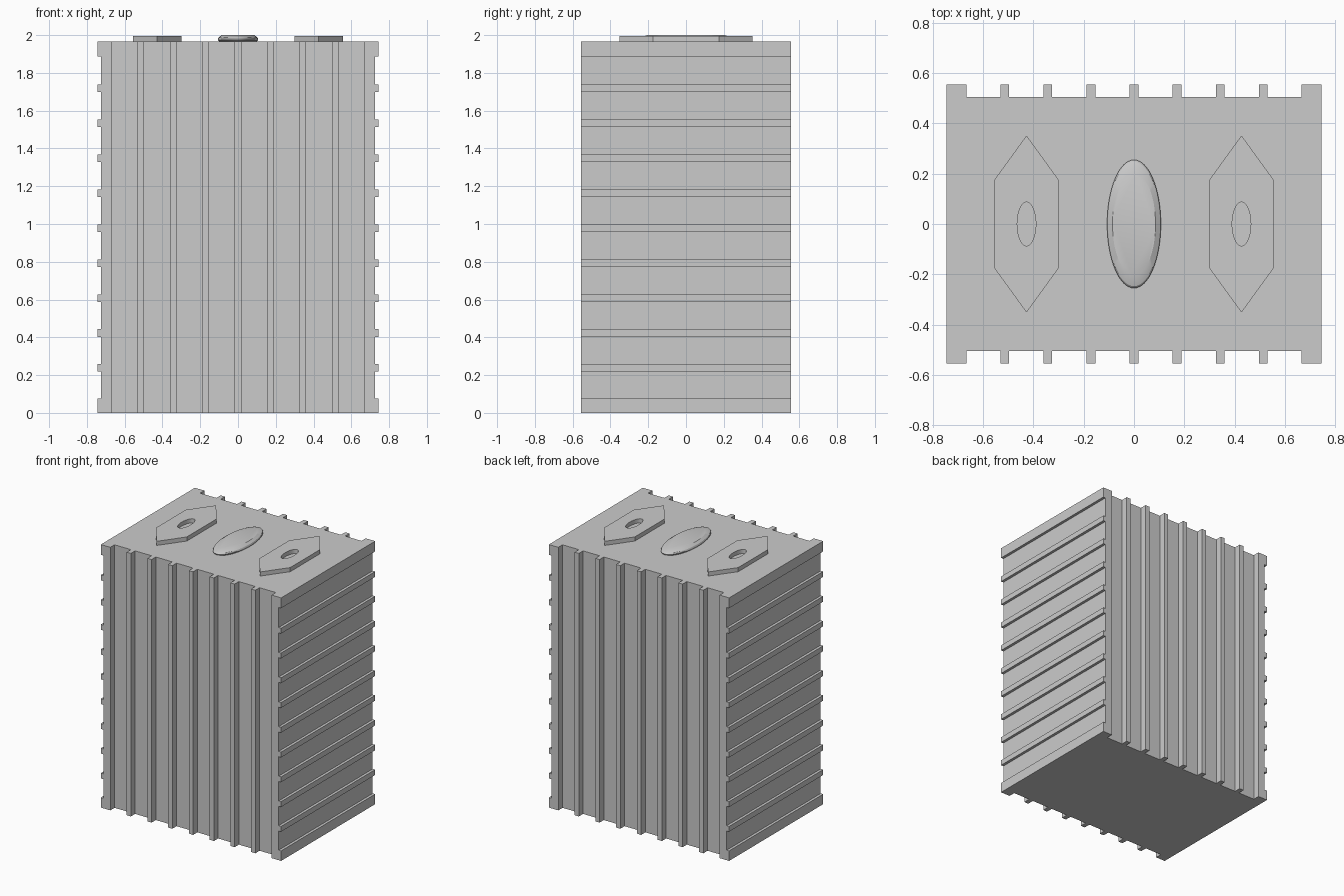
import bpy, bmesh
from math import cos, sin, tau

if "Cube" in bpy.data.objects:
    bpy.data.objects.remove(bpy.data.objects["Cube"], do_unlink=True)

BODY_X, RIB_X = 0.725, 0.745
BODY_Y, RIB_Y = 0.505, 0.555
TOP = 1.965


def finish(bm, name):
    bmesh.ops.recalc_face_normals(bm, faces=bm.faces)
    mesh = bpy.data.meshes.new(name)
    bm.to_mesh(mesh)
    bm.free()
    obj = bpy.data.objects.new(name, mesh)
    bpy.context.collection.objects.link(obj)
    return obj


def ellipse(cx, rx, ry, n=48):
    return [(cx + rx * cos(tau * i / n), ry * sin(tau * i / n)) for i in range(n)]


def prism(name, loops, z0, z1):
    """Extrude an outline, with any further loops as holes."""
    bm = bmesh.new()
    edges = []
    for loop in loops:
        vs = [bm.verts.new((x, y, z0)) for x, y in loop]
        edges += [bm.edges.new((a, b)) for a, b in zip(vs, vs[1:] + vs[:1])]
    bmesh.ops.triangle_fill(bm, edges=edges, use_beauty=True)
    ext = bmesh.ops.extrude_face_region(bm, geom=bm.faces[:])
    moved = [g for g in ext["geom"] if isinstance(g, bmesh.types.BMVert)]
    bmesh.ops.translate(bm, verts=moved, vec=(0, 0, z1 - z0))
    return finish(bm, name)


def box(name, x0, x1, y0, y1, z0, z1):
    return prism(name, [[(x0, y0), (x1, y0), (x1, y1), (x0, y1)]], z0, z1)


# Case body: corner posts and vertical ribs on front and back
front = [(-BODY_X, -RIB_Y), (-0.667, -RIB_Y), (-0.667, -BODY_Y)]
for i in range(-3, 4):
    a, b = i * 0.1715 - 0.0175, i * 0.1715 + 0.0175
    front += [(a, -BODY_Y), (a, -RIB_Y), (b, -RIB_Y), (b, -BODY_Y)]
front += [(0.667, -BODY_Y), (0.667, -RIB_Y), (BODY_X, -RIB_Y)]
prism("case_body", [front + [(-x, -y) for x, y in front]], 0, TOP)

# Horizontal ribs on both sides, wider at the bottom and top
spans = [(0, 0.075), (1.888, TOP)]
spans += [(0.218 + 0.185 * i, 0.258 + 0.185 * i) for i in range(9)]
for side, sign in (("left", 1), ("right", -1)):
    for z0, z1 in spans:
        x0, x1 = sorted((sign * BODY_X, sign * RIB_X))
        box(side + "_side_rib", x0, x1, -RIB_Y, RIB_Y, z0, z1)

    # Hexagonal terminal plate with an oval hole
    c = sign * 0.4275
    plate = [(c, -0.352), (c + 0.1275, -0.176), (c + 0.1275, 0.176),
             (c, 0.352), (c - 0.1275, 0.176), (c - 0.1275, -0.176)]
    prism(side + "_terminal_plate", [plate, ellipse(c, 0.037, 0.087)], TOP, 1.996)

# Oval cap with a rounded rim
bm = bmesh.new()
rings = []
for scale, z in [(0.93, TOP), (0.99, 1.972), (1, 1.979), (0.97, 1.987), (0.8, 2)]:
    rings.append([bm.verts.new((x, y, z))
                  for x, y in ellipse(0, 0.107 * scale, 0.255 * scale, 64)])
for low, high in zip(rings, rings[1:]):
    for i in range(64):
        j = (i + 1) % 64
        bm.faces.new((low[i], low[j], high[j], high[i]))
bm.faces.new(rings[0])
bm.faces.new(rings[-1])
cap = finish(bm, "oval_cap")

# Smooth the curved walls, keep the hard edges
for obj in bpy.context.collection.objects:
    if obj.name == "oval_cap" or "terminal_plate" in obj.name:
        bpy.ops.object.select_all(action="DESELECT")
        obj.select_set(True)
        bpy.context.view_layer.objects.active = obj
        bpy.ops.object.shade_smooth_by_angle(angle=0.5)
